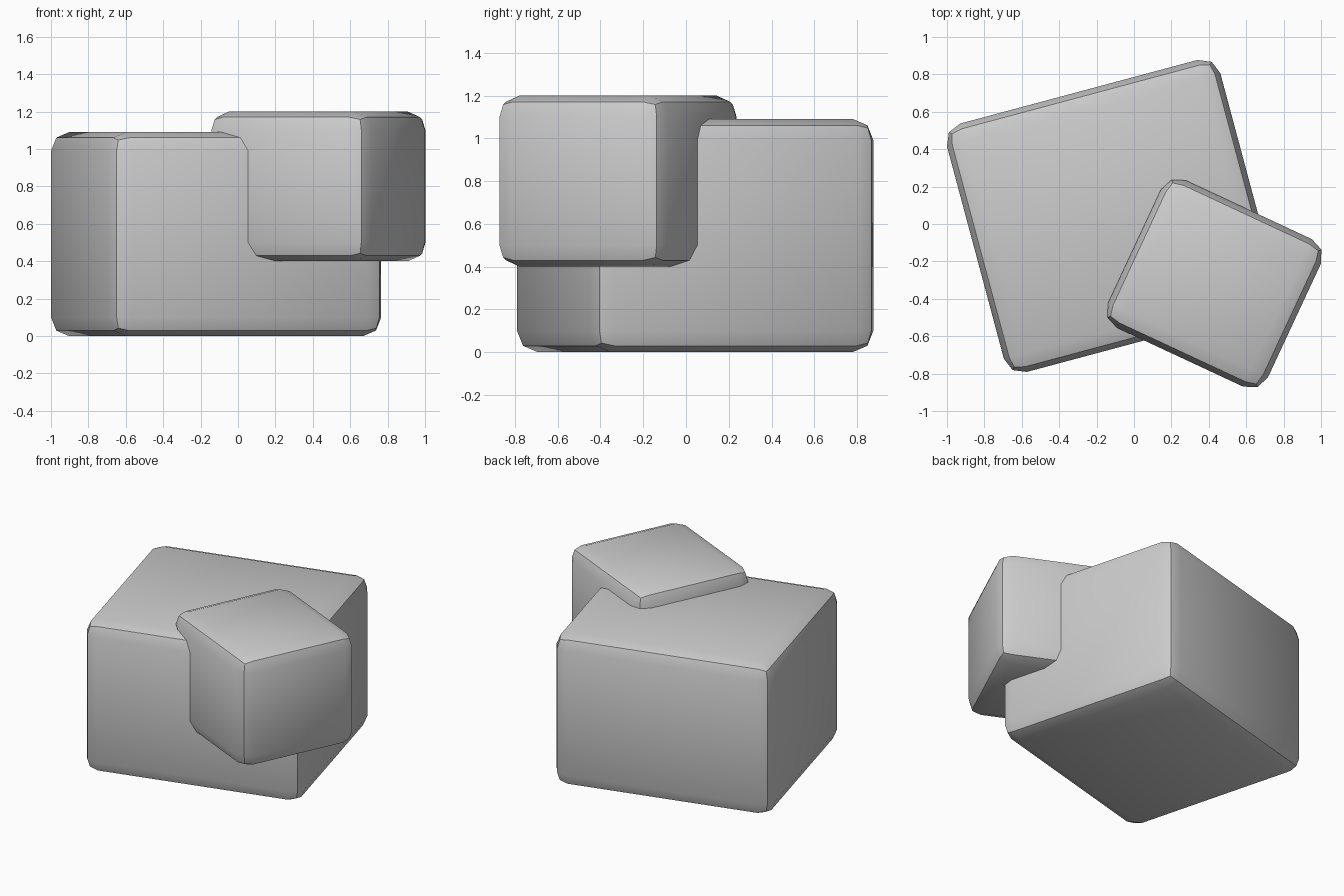
import bpy
from math import radians

if "Cube" in bpy.data.objects:
    bpy.data.objects.remove(bpy.data.objects["Cube"])


def bevelled_block(name, centre, size, turn, width=0.1):
    bpy.ops.mesh.primitive_cube_add(size=1, location=centre)
    ob = bpy.context.object
    ob.name = name
    ob.scale = size
    bpy.ops.object.transform_apply(location=False, rotation=False, scale=True)
    ob.rotation_euler.z = radians(turn)
    # two-step rounded edges
    bev = ob.modifiers.new("rounded_edges", 'BEVEL')
    bev.width = width
    bev.segments = 2
    bev.limit_method = 'NONE'
    bpy.ops.object.modifier_apply(modifier=bev.name)
    bpy.ops.object.shade_smooth_by_angle(angle=radians(30))
    return ob


# Large block resting on the ground
bevelled_block("large_block", (-0.117, 0.043, 0.545), (1.513, 1.375, 1.09), 15)

# Smaller block sunk into its front right upper corner
bevelled_block("small_block", (0.43, -0.318, 0.80), (0.943, 0.87, 0.80), -25)
